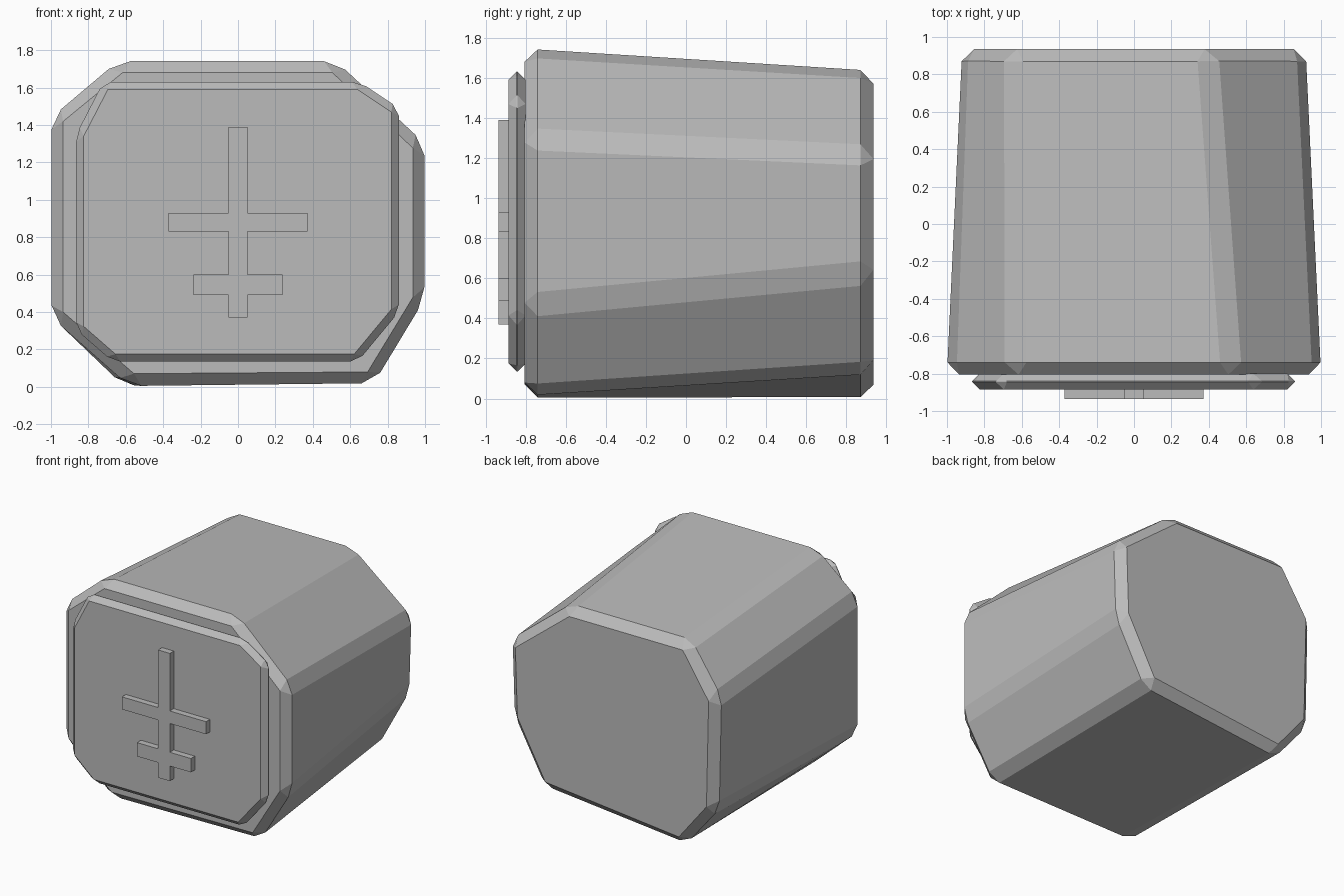
import bpy
import bmesh

if "Cube" in bpy.data.objects:
    bpy.data.objects.remove(bpy.data.objects["Cube"])

grey = bpy.data.materials.new("plain_grey")
grey.diffuse_color = (0.5, 0.5, 0.5, 1)
grey.use_nodes = True
grey.node_tree.nodes["Principled BSDF"].inputs["Base Color"].default_value = grey.diffuse_color


def loft(name, front, y_front, back, y_back, bevel=0.0):
    """Join two matching (x, z) outlines into a solid, with optional chamfered edges."""
    bm = bmesh.new()
    a = [bm.verts.new((x, y_front, z)) for x, z in front]
    b = [bm.verts.new((x, y_back, z)) for x, z in back]
    n = len(a)
    bm.faces.new(a)
    bm.faces.new(b[::-1])
    for i in range(n):
        j = (i + 1) % n
        bm.faces.new((a[j], a[i], b[i], b[j]))
    bmesh.ops.recalc_face_normals(bm, faces=bm.faces)
    mesh = bpy.data.meshes.new(name)
    bm.to_mesh(mesh)
    bm.free()
    mesh.materials.append(grey)
    obj = bpy.data.objects.new(name, mesh)
    bpy.context.collection.objects.link(obj)
    if bevel:
        mod = obj.modifiers.new("chamfer", 'BEVEL')
        mod.width = bevel
        mod.segments = 1
        mod.limit_method = 'NONE'
    return obj


# Irregular eight-sided body, tapering to the back
body_front = [(-1, 1.45), (-0.64, 1.745), (0.53, 1.745), (1, 1.305),
              (1, 0.46), (0.73, 0.015), (-0.58, 0.005), (-1, 0.37)]
body_back = [(-0.92, 1.24), (-0.66, 1.635), (0.40, 1.635), (0.92, 1.225),
             (0.90, 0.625), (0.63, 0.13), (-0.62, 0.0), (-0.90, 0.35)]
loft("body", body_front, -0.805, body_back, 0.935, 0.065)

# Chamfered plate on the front
plate = [(-0.865, 1.35), (-0.72, 1.63), (0.65, 1.63), (0.86, 1.49),
         (0.86, 0.40), (0.64, 0.135), (-0.67, 0.135), (-0.865, 0.305)]
loft("front_plate", plate, -0.885, plate, -0.80, 0.04)

# Raised double-barred mark: right half outline, mirrored to the left
half = [(0.052, 1.39), (0.052, 0.93), (0.372, 0.93), (0.372, 0.83), (0.052, 0.83),
        (0.052, 0.60), (0.238, 0.60), (0.238, 0.49), (0.052, 0.49), (0.052, 0.37)]
outline = half + [(-x, z) for x, z in reversed(half)]
loft("raised_bars", outline, -0.935, outline, -0.88)
